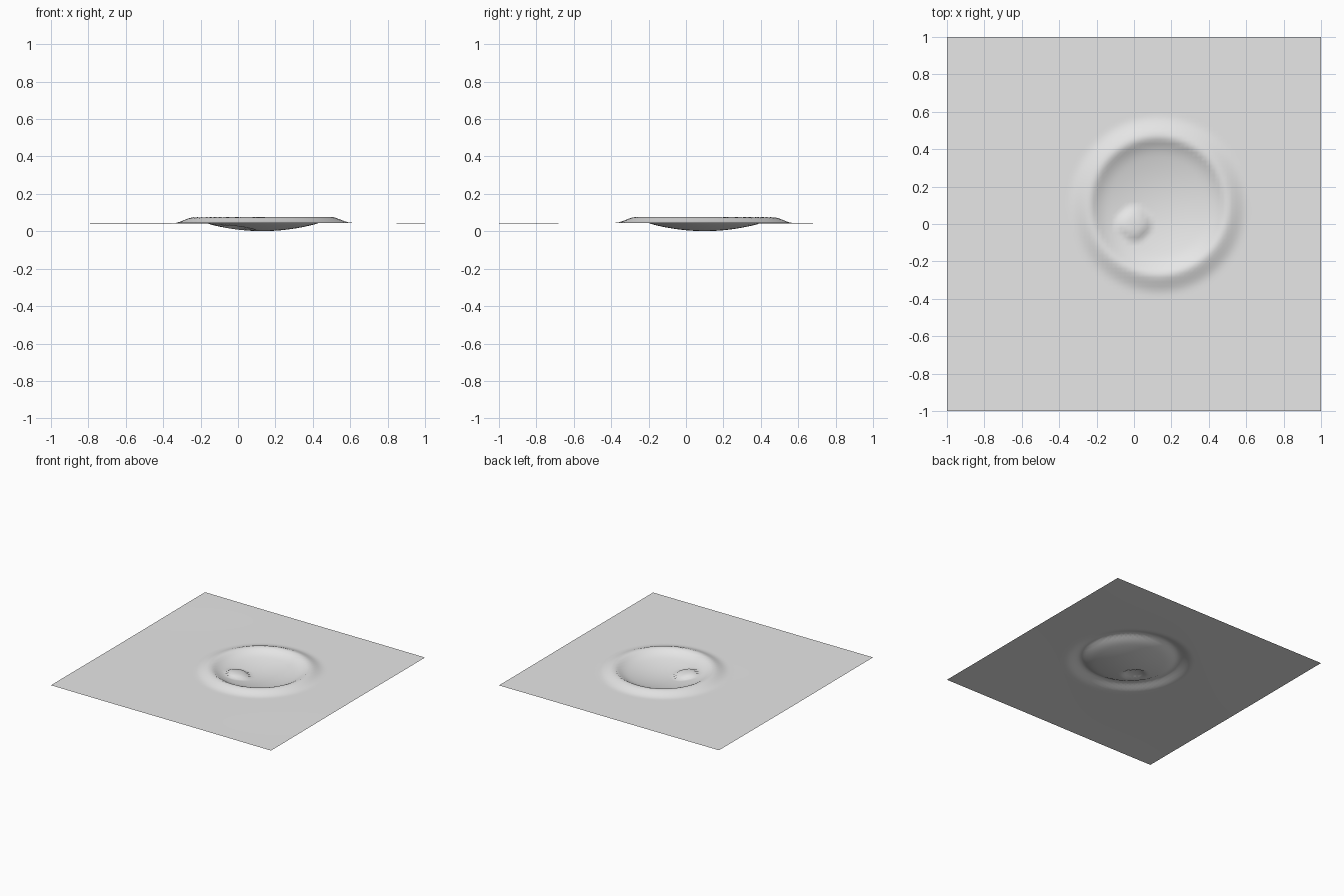
import bpy
import bmesh
import math

default = bpy.data.objects.get("Cube")
if default:
    bpy.data.objects.remove(default, do_unlink=True)

CELLS = 84
GROUND = 0.044
CRATER = (0.13, 0.1)
MOUND_RADIUS = 0.085
MOUND_HEIGHT = 0.028


def smoothstep(a, b, t):
    t = min(max((t - a) / (b - a), 0), 1)
    return t * t * (3 - 2 * t)


def smooth_min(a, b, k):
    h = max(k - abs(a - b), 0) / k
    return min(a, b) - h * h * k / 4


def height(x, y):
    # gently rolling plain
    plain = GROUND + 0.0015 * math.sin(2.5 * x - 2 * y) * math.cos(1.5 * y + x)
    # raised rim falling away to the plain, cut by the bowl
    r = math.hypot(x - CRATER[0], y - CRATER[1])
    rim = plain + 0.033 * (1 - smoothstep(0.36, 0.48, r))
    bowl = 0.001 + 0.46 * r * r + 2 * max(0, r - 0.27) ** 2
    z = smooth_min(rim, bowl, 0.008)
    # small rounded mound on the crater floor
    m = math.hypot(x, y) / MOUND_RADIUS
    if m < 1:
        z += MOUND_HEIGHT * math.sqrt(1 - m * m)
    return z


# Single grey ground colour
grey = bpy.data.materials.new("dusty grey")
grey.use_nodes = True
colour = (0.8, 0.8, 0.8, 1)
grey.diffuse_color = colour
grey.node_tree.nodes["Principled BSDF"].inputs["Base Color"].default_value = colour

# Terrain sheet
bm = bmesh.new()
bmesh.ops.create_grid(bm, x_segments=CELLS, y_segments=CELLS, size=1)
for v in bm.verts:
    v.co.z = height(v.co.x, v.co.y)
for f in bm.faces:
    f.smooth = True
mesh = bpy.data.meshes.new("crater_terrain")
bm.to_mesh(mesh)
bm.free()
mesh.materials.append(grey)
terrain = bpy.data.objects.new("crater_terrain", mesh)
bpy.context.collection.objects.link(terrain)
